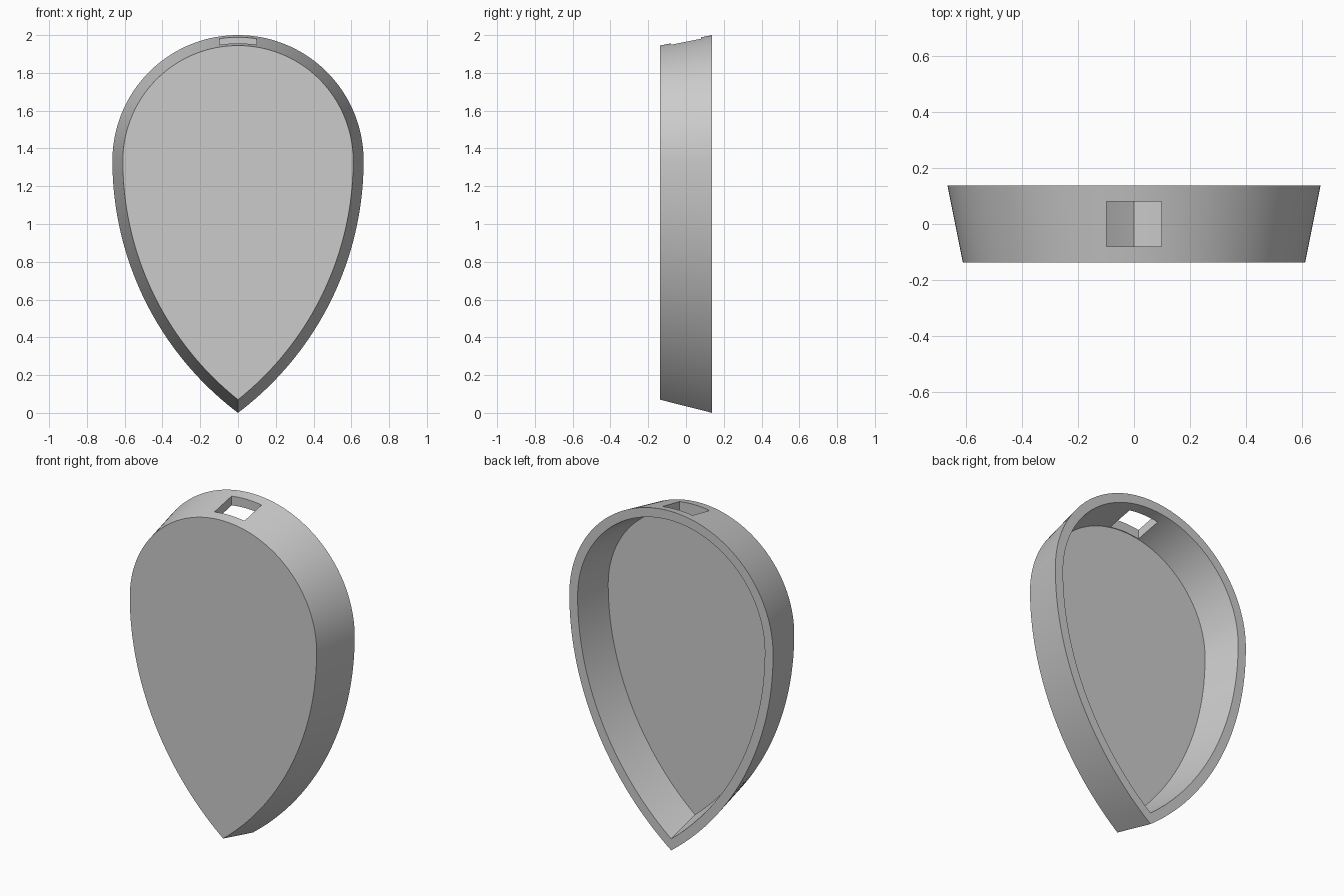
import bpy, bmesh
from math import sin, cos, acos, pi, radians

cube = bpy.data.objects.get("Cube")
if cube:
    bpy.data.objects.remove(cube, do_unlink=True)

TOP_R, SIDE_R, MID_Z = 0.665, 1.672, 1.335   # crown radius, flank radius, widest height
SIDE_X = TOP_R - SIDE_R                      # centre of the flank arc
HALF_DEPTH, WALL, TAPER = 0.138, 0.054, 0.2
STEPS = 40

grey = bpy.data.materials.new("plain grey")
grey.use_nodes = True
grey.diffuse_color = (0.6, 0.6, 0.6, 1)
grey.node_tree.nodes["Principled BSDF"].inputs["Base Color"].default_value = (0.6, 0.6, 0.6, 1)


def outline(inset):
    """Pointed teardrop made of a half circle and two flank arcs, moved inward by inset."""
    r, side = TOP_R - inset, SIDE_R - inset
    end = acos(-SIDE_X / side)
    crown = [(r * sin(pi / 2 * i / STEPS), MID_Z + r * cos(pi / 2 * i / STEPS)) for i in range(STEPS)]
    flank = [(SIDE_X + side * cos(end * i / STEPS), MID_Z - side * sin(end * i / STEPS))
             for i in range(STEPS)]
    right = crown + flank
    tip = [(0, MID_Z - side * sin(end))]
    return right + tip + [(-x, z) for x, z in reversed(right[1:])]


# Hollow shell: inner floor, inner rim, outer rim, front face
floor_y = -HALF_DEPTH + WALL
sections = [
    (floor_y, WALL + TAPER * (HALF_DEPTH - floor_y)),
    (HALF_DEPTH, WALL),
    (HALF_DEPTH, 0),
    (-HALF_DEPTH, TAPER * 2 * HALF_DEPTH),
]
bm = bmesh.new()
rings = [[bm.verts.new((x, y, z)) for x, z in outline(inset)] for y, inset in sections]
for a, b in zip(rings, rings[1:]):
    for i in range(len(a)):
        j = (i + 1) % len(a)
        bm.faces.new((a[i], a[j], b[j], b[i]))
bm.faces.new(rings[0])
bm.faces.new(rings[-1])
bmesh.ops.recalc_face_normals(bm, faces=bm.faces)
mesh = bpy.data.meshes.new("shell")
bm.to_mesh(mesh)
bm.free()
mesh.materials.append(grey)
shell = bpy.data.objects.new("shell", mesh)
bpy.context.collection.objects.link(shell)

# Rectangular slot through the crown
bpy.ops.mesh.primitive_cube_add(size=1, location=(0, 0, 1.95))
cutter = bpy.context.object
cutter.name = "slot_cutter"
cutter.scale = (0.196, 0.16, 0.4)
cutter.hide_render = True
cutter.data.materials.append(grey)

bpy.ops.object.select_all(action="DESELECT")
shell.select_set(True)
bpy.context.view_layer.objects.active = shell
slot = shell.modifiers.new("slot", "BOOLEAN")
slot.operation = "DIFFERENCE"
slot.solver = "EXACT"
slot.object = cutter
bpy.context.view_layer.update()
bpy.ops.object.modifier_apply(modifier=slot.name)
bpy.data.objects.remove(cutter, do_unlink=True)
bpy.ops.object.shade_smooth_by_angle(angle=radians(30))
